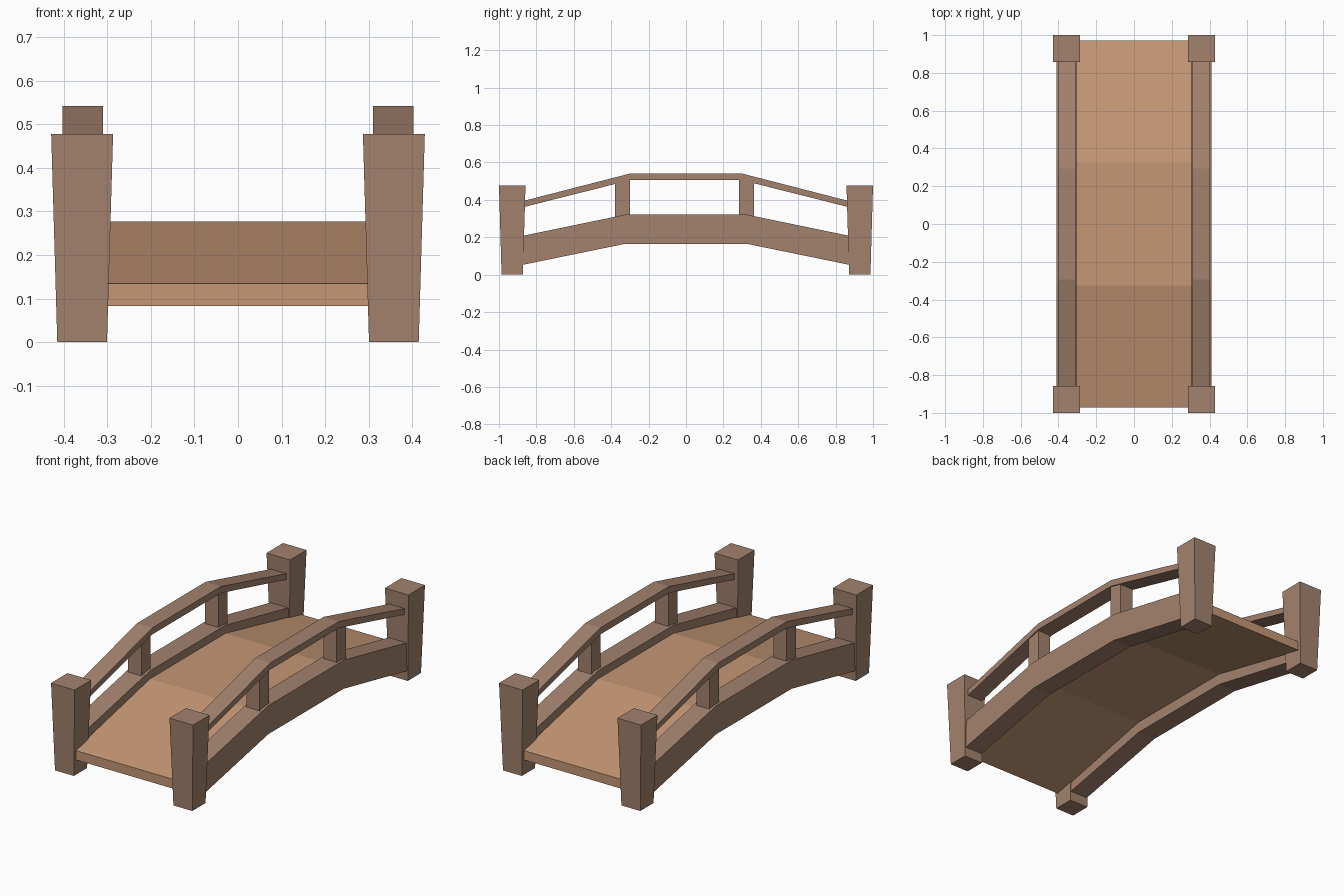
import bpy

if "Cube" in bpy.data.objects:
    bpy.data.objects.remove(bpy.data.objects["Cube"])

def material(name, rgb):
    m = bpy.data.materials.new(name)
    m.diffuse_color = (*rgb, 1)
    m.use_nodes = True
    m.node_tree.nodes["Principled BSDF"].inputs["Base Color"].default_value = m.diffuse_color
    return m

FRAME = material("frame_wood", (0.37, 0.225, 0.155))
DECK = material("deck_wood", (0.56, 0.31, 0.18))

def make(name, verts, faces, mat):
    me = bpy.data.meshes.new(name)
    me.from_pydata(verts, [], faces)
    me.materials.append(mat)
    ob = bpy.data.objects.new(name, me)
    bpy.context.collection.objects.link(ob)
    return ob

def arch(name, x0, x1, top, bottom, mat):
    """Extrude a three-segment arch along x; top/bottom are (y, z) paths."""
    n = len(top)
    rings = [[(x0, *t), (x1, *t), (x1, *b), (x0, *b)] for t, b in zip(top, bottom)]
    verts = [v for r in rings for v in r]
    faces = [(0, 1, 2, 3), tuple(4 * (n - 1) + k for k in (3, 2, 1, 0))]
    for i in range(n - 1):
        a, b = 4 * i, 4 * i + 4
        for k in range(4):
            j = (k + 1) % 4
            faces.append((a + k, b + k, b + j, a + j))
    return make(name, verts, faces, mat)

def path(y_end, z_end, y_mid, z_mid):
    return [(-y_end, z_end), (-y_mid, z_mid), (y_mid, z_mid), (y_end, z_end)]

def block(name, cx, cy, z0, z1, half0, half1, mat):
    """Square block, optionally tapered."""
    sq = [(-1, -1), (1, -1), (1, 1), (-1, 1)]
    verts = [(cx + sx * h, cy + sy * h, z)
             for z, h in ((z0, half0), (z1, half1)) for sx, sy in sq]
    faces = [(3, 2, 1, 0), (4, 5, 6, 7)]
    faces += [(k, (k + 1) % 4, (k + 1) % 4 + 4, k + 4) for k in range(4)]
    return make(name, verts, faces, mat)

# Walkway
arch("deck", -0.308, 0.308, path(0.972, 0.134, 0.325, 0.277),
     path(0.972, 0.083, 0.325, 0.226), DECK)

for s, side in ((-1, "left"), (1, "right")):
    # Side beam
    bx = sorted((s * 0.303, s * 0.41))
    arch(f"{side}_beam", *bx, path(0.872, 0.208, 0.325, 0.321),
         path(0.872, 0.053, 0.325, 0.165), FRAME)
    # Handrail
    rx = sorted((s * 0.31, s * 0.403))
    arch(f"{side}_handrail", *rx, path(0.87, 0.394, 0.295, 0.542),
         path(0.87, 0.361, 0.295, 0.506), FRAME)
    # Balusters
    for y, end in ((-0.34, "front"), (0.324, "back")):
        block(f"{side}_{end}_baluster", s * 0.357, y, 0.28, 0.512, 0.04, 0.04, FRAME)
    # Corner posts, wider at the top
    for e, end in ((-1, "front"), (1, "back")):
        block(f"{side}_{end}_post", s * 0.3575, e * 0.929, 0, 0.478, 0.057, 0.071, FRAME)
